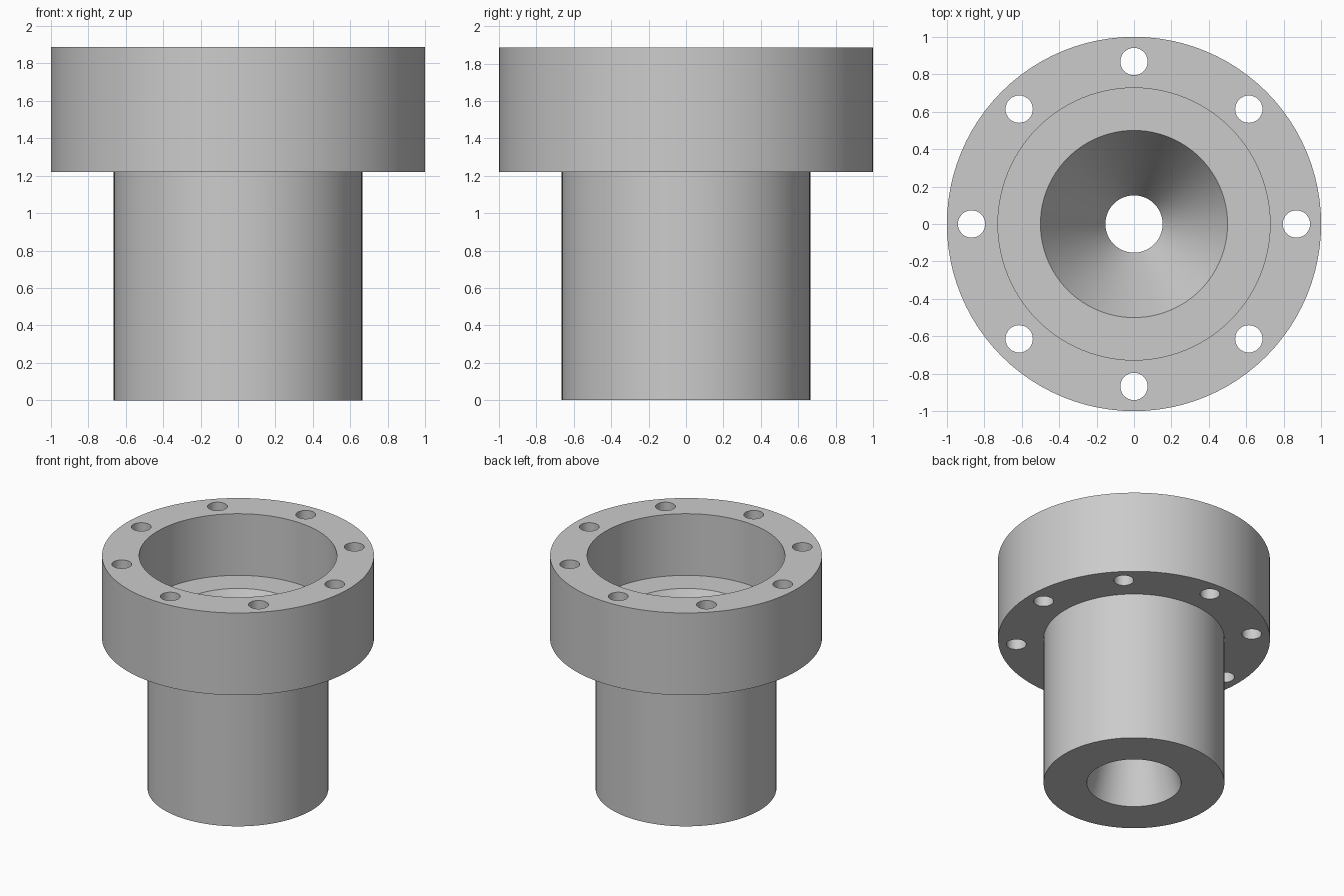
import bpy, bmesh, math
from mathutils import Matrix

cube = bpy.data.objects.get("Cube")
if cube:
    bpy.data.objects.remove(cube, do_unlink=True)

SEGMENTS = 96
HEIGHT, FLANGE_BOTTOM, SEAT = 1.887, 1.22, 1.387
THROAT, EXIT, ENTRY = 0.153, 0.347, 0.5
THROAT_LOW = (EXIT - THROAT) / math.tan(math.radians(15))
THROAT_HIGH = SEAT - (ENTRY - THROAT) / math.tan(math.radians(30))

# Plain grey metal
metal = bpy.data.materials.new("grey metal")
metal.use_nodes = True
grey = (0.6, 0.6, 0.6, 1)
metal.diffuse_color = grey
metal.node_tree.nodes["Principled BSDF"].inputs["Base Color"].default_value = grey


def make_object(name, bm):
    mesh = bpy.data.meshes.new(name)
    bmesh.ops.recalc_face_normals(bm, faces=bm.faces)
    bm.to_mesh(mesh)
    bm.free()
    obj = bpy.data.objects.new(name, mesh)
    bpy.context.collection.objects.link(obj)
    mesh.materials.append(metal)
    return obj


def lathe(name, profile):
    """Revolve a closed (radius, height) outline around z."""
    bm = bmesh.new()
    verts = [bm.verts.new((r, 0, z)) for r, z in profile]
    edges = [bm.edges.new((a, b)) for a, b in zip(verts, verts[1:] + verts[:1])]
    bmesh.ops.spin(bm, geom=verts + edges, cent=(0, 0, 0), axis=(0, 0, 1),
                   angle=math.tau, steps=SEGMENTS, use_merge=True)
    bmesh.ops.remove_doubles(bm, verts=bm.verts, dist=1e-5)
    return make_object(name, bm)


# Flanged body with a counterbore and a converging, then diverging bore
body = lathe("flanged_nozzle", [
    (EXIT, 0), (0.665, 0), (0.665, FLANGE_BOTTOM), (1, FLANGE_BOTTOM),
    (1, HEIGHT), (0.727, HEIGHT), (0.727, SEAT), (ENTRY, SEAT),
    (THROAT, THROAT_HIGH), (THROAT, THROAT_LOW)])

# Ring of eight bolt holes through the flange
bm = bmesh.new()
for i in range(8):
    place = (Matrix.Rotation(i * math.tau / 8, 4, "Z")
             @ Matrix.Translation((0.868, 0, (HEIGHT + FLANGE_BOTTOM) / 2)))
    bmesh.ops.create_cone(bm, cap_ends=True, segments=32, radius1=0.073,
                          radius2=0.073, depth=1, matrix=place)
cutter = make_object("bolt_hole_cutter", bm)
cutter.hide_render = True

holes = body.modifiers.new("bolt_holes", "BOOLEAN")
holes.operation = "DIFFERENCE"
holes.solver = "EXACT"
holes.object = cutter

bpy.ops.object.select_all(action="DESELECT")
body.select_set(True)
bpy.context.view_layer.objects.active = body
bpy.ops.object.modifier_apply(modifier=holes.name)
bpy.data.objects.remove(cutter, do_unlink=True)

# Smooth round walls, crisp rims
bpy.ops.object.shade_smooth_by_angle(angle=math.radians(14))
